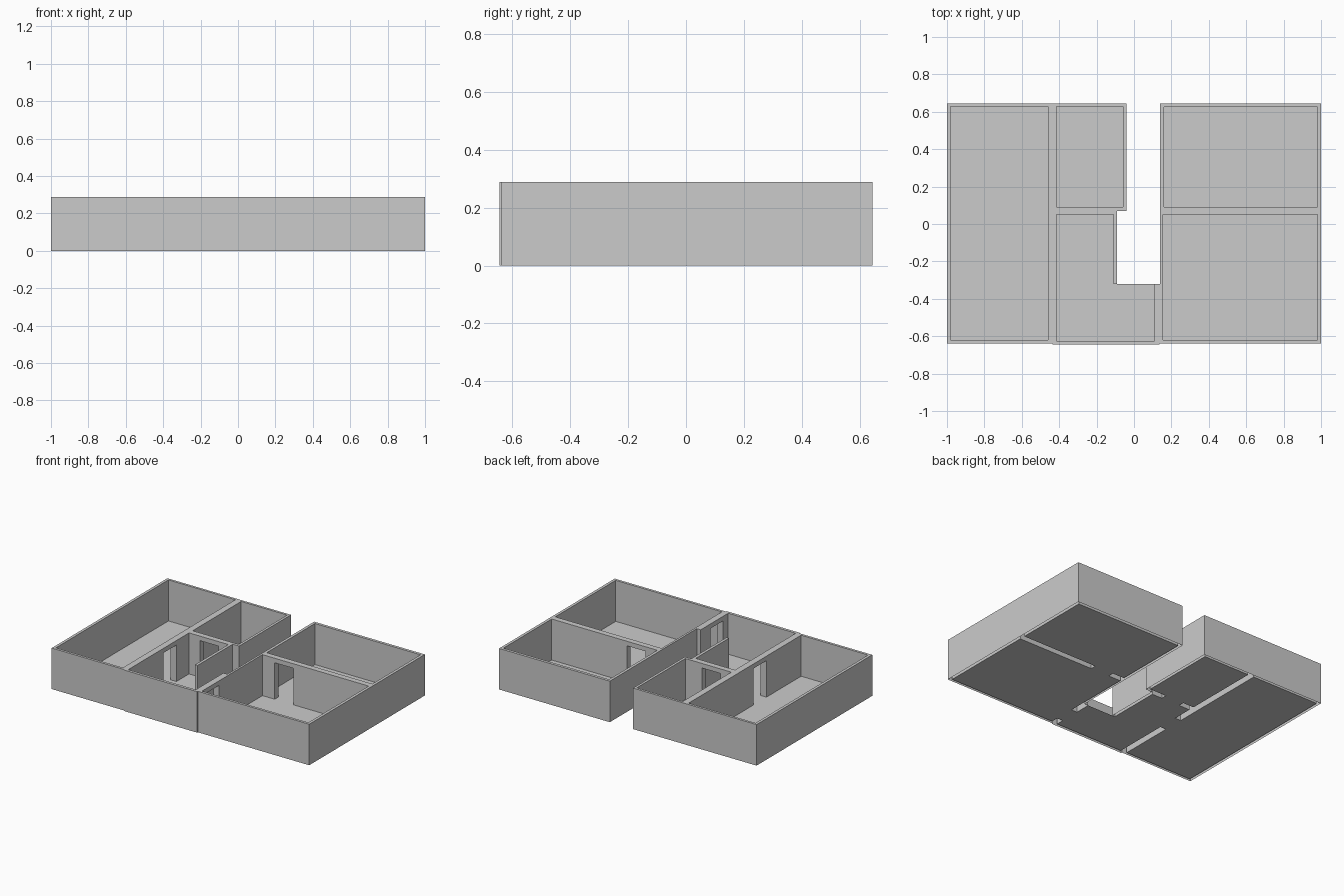
import bpy, bmesh

if "Cube" in bpy.data.objects:
    bpy.data.objects.remove(bpy.data.objects["Cube"])

WALL_H, DOOR_H = 0.288, 0.256


def prism(name, pts, z0, z1=None):
    """Flat polygon, or a solid prism when z1 is given."""
    bm = bmesh.new()
    face = bm.faces.new([bm.verts.new((x, y, z0)) for x, y in pts])
    if z1 is not None:
        ext = bmesh.ops.extrude_face_region(bm, geom=[face], use_keep_orig=True)
        for v in ext["geom"]:
            if isinstance(v, bmesh.types.BMVert):
                v.co.z = z1
        bmesh.ops.recalc_face_normals(bm, faces=bm.faces)
    me = bpy.data.meshes.new(name)
    bm.to_mesh(me)
    bm.free()
    ob = bpy.data.objects.new(name, me)
    bpy.context.collection.objects.link(ob)
    return ob


def rect(x0, x1, y0, y1):
    return [(x0, y0), (x1, y0), (x1, y1), (x0, y1)]


# L-shaped hall, open towards the entrance passage
hall = [(0.11, -0.32), (0.11, -0.625), (-0.415, -0.625), (-0.415, 0.05),
        (-0.11, 0.05), (-0.11, -0.32)]

# Outer wall outline, running around the inside of the hall
outline = [(-1, 0.645), (-1, -0.638), (-0.435, -0.638), (-0.435, -0.645),
           (0.135, -0.645), (0.135, -0.638), (1, -0.638), (1, 0.645),
           (0.14, 0.645), (0.14, -0.32)] + hall + [
           (-0.09, -0.32), (-0.09, 0.07), (-0.04, 0.07), (-0.04, 0.645)]

rooms = {
    "left_room": (-0.98, -0.46, -0.62, 0.628),
    "back_middle_room": (-0.415, -0.058, 0.09, 0.628),
    "back_right_room": (0.16, 0.98, 0.09, 0.625),
    "front_right_room": (0.155, 0.98, -0.62, 0.05),
}
# Doorways: rectangle across the wall, and the axis that passes through it
doors = {
    "left_door": ((-0.46, -0.415, -0.235, -0.09), "x"),
    "back_middle_door": ((-0.33, -0.187, 0.05, 0.09), "y"),
    "back_right_door": ((0.25, 0.395, 0.05, 0.09), "y"),
    "front_right_door": ((0.11, 0.155, -0.57, -0.43), "x"),
}

# Walls as one solid, with rooms and doorways cut out
walls = prism("walls", outline, 0, WALL_H)
cutters = [prism(n + "_cutter", rect(*r), -0.1, 0.5) for n, r in rooms.items()]
for n, ((x0, x1, y0, y1), axis) in doors.items():
    ex, ey = (0.03, 0) if axis == "x" else (0, 0.03)
    cutters.append(prism(n + "_cutter", rect(x0 - ex, x1 + ex, y0 - ey, y1 + ey), -0.1, DOOR_H))

bpy.context.view_layer.objects.active = walls
for c in cutters:
    c.hide_render = True
    mod = walls.modifiers.new("cut", "BOOLEAN")
    mod.operation, mod.solver, mod.object = "DIFFERENCE", "EXACT", c
    bpy.ops.object.modifier_apply(modifier=mod.name)
    bpy.data.objects.remove(c)

# Walls are hollow underneath
bm = bmesh.new()
bm.from_mesh(walls.data)
under = [f for f in bm.faces if all(abs(v.co.z) < 1e-4 for v in f.verts)]
bmesh.ops.delete(bm, geom=under, context="FACES")
bm.to_mesh(walls.data)
bm.free()

# Floors of rooms, doorways and hall
for n, r in rooms.items():
    prism(n + "_floor", rect(*r), 0)
for n, (r, _) in doors.items():
    prism(n + "_threshold", rect(*r), 0)
prism("hall_floor", hall[::-1], 0)
